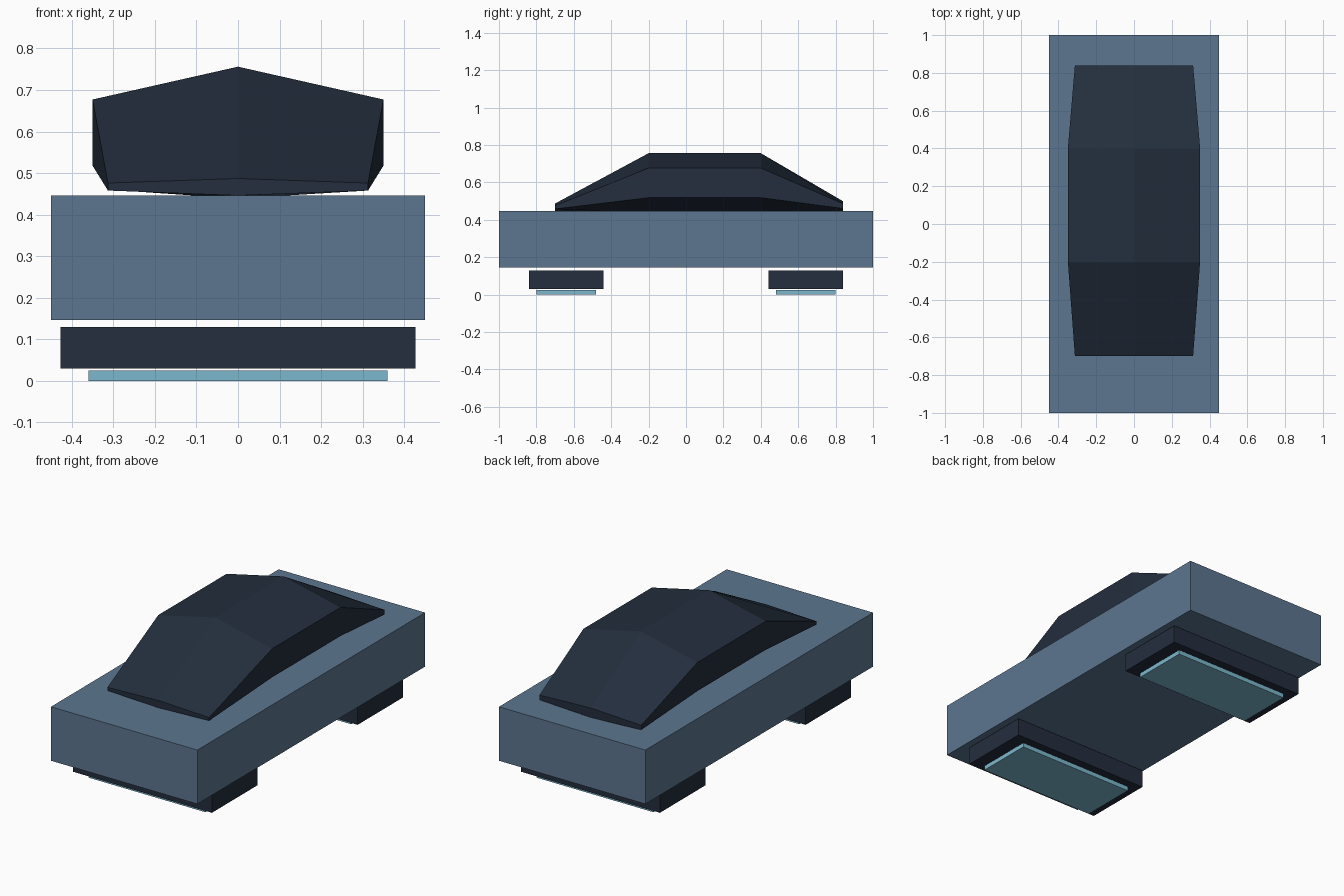
import bpy
import bmesh

default_cube = bpy.data.objects.get("Cube")
if default_cube:
    bpy.data.objects.remove(default_cube, do_unlink=True)


def make_material(name, rgb):
    linear = [((c / 255 + 0.055) / 1.055) ** 2.4 for c in rgb]
    mat = bpy.data.materials.new(name)
    mat.use_nodes = True
    mat.diffuse_color = (*linear, 1)
    mat.node_tree.nodes["Principled BSDF"].inputs["Base Color"].default_value = (*linear, 1)
    return mat


steel_blue = make_material("steel blue", (92, 118, 144))
dark_navy = make_material("dark navy", (35, 46, 61))
pale_cyan = make_material("pale cyan", (124, 184, 205))


def add_object(name, bm, mat):
    bmesh.ops.recalc_face_normals(bm, faces=bm.faces)
    mesh = bpy.data.meshes.new(name)
    bm.to_mesh(mesh)
    bm.free()
    mesh.materials.append(mat)
    obj = bpy.data.objects.new(name, mesh)
    bpy.context.collection.objects.link(obj)
    return obj


def add_box(name, half_width, y_range, z_range, mat):
    bm = bmesh.new()
    bmesh.ops.create_cube(bm, size=1)
    for v in bm.verts:
        v.co.x *= 2 * half_width
        v.co.y = y_range[v.co.y > 0]
        v.co.z = z_range[v.co.z > 0]
    return add_object(name, bm, mat)


# Main hull slab
add_box("hull", 0.45, (-1, 1), (0.146, 0.446), steel_blue)

# Hover pods and their glowing pads, front and back
for end, side in (("front", -1), ("back", 1)):
    pod_y = sorted((side * 0.44, side * 0.84))
    pad_y = sorted((side * 0.48, side * 0.8))
    add_box(end + "_pod", 0.4275, pod_y, (0.03, 0.13), dark_navy)
    add_box(end + "_pad", 0.36, pad_y, (0, 0.025), pale_cyan)

# Canopy: six-sided sections (y, half width, ridge, shoulder, sill, keel)
sections = [
    (-0.7, 0.313, 0.487, 0.476, 0.458, 0.446),
    (-0.2, 0.35, 0.756, 0.677, 0.518, 0.439),
    (0.4, 0.35, 0.756, 0.677, 0.518, 0.439),
    (0.84, 0.313, 0.499, 0.486, 0.46, 0.446),
]
bm = bmesh.new()
rings = []
for y, w, ridge, shoulder, sill, keel in sections:
    outline = [(0, ridge), (w, shoulder), (w, sill), (0, keel), (-w, sill), (-w, shoulder)]
    rings.append([bm.verts.new((x, y, z)) for x, z in outline])
for a, b in zip(rings, rings[1:]):
    for i in range(6):
        j = (i + 1) % 6
        bm.faces.new((a[i], a[j], b[j], b[i]))
bm.faces.new(rings[0])
bm.faces.new(rings[-1])
add_object("canopy", bm, dark_navy)
